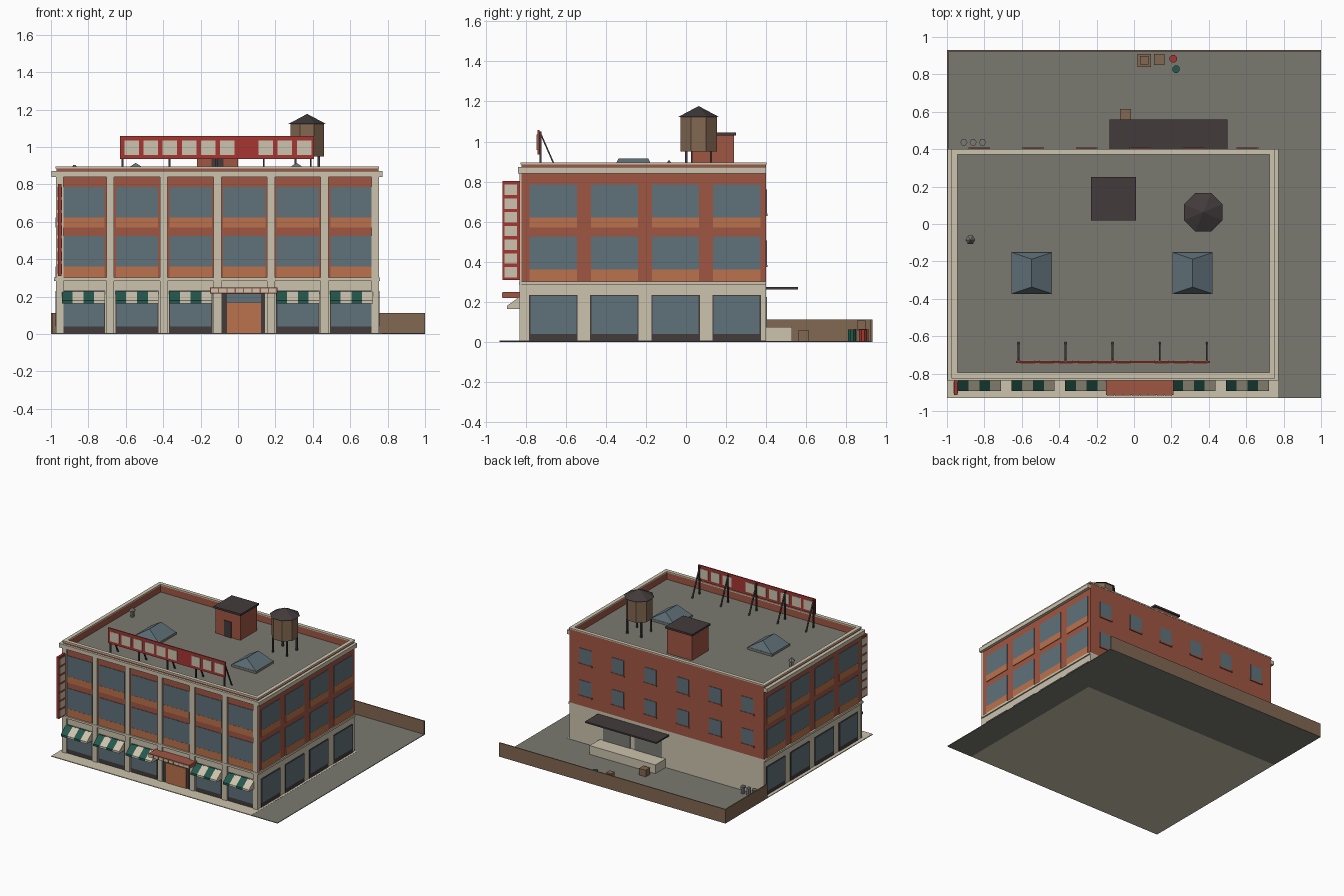
import bpy, bmesh, math
from mathutils import Matrix, Vector

if "Cube" in bpy.data.objects:
    bpy.data.objects.remove(bpy.data.objects["Cube"])


def material(name, r, g, b):
    lin = [((c / 255 + 0.055) / 1.055) ** 2.4 for c in (r, g, b)]
    m = bpy.data.materials.new(name)
    m.diffuse_color = (*lin, 1)
    m.use_nodes = True
    m.node_tree.nodes["Principled BSDF"].inputs["Base Color"].default_value = m.diffuse_color
    return m


STONE = material("pale_stone", 204, 195, 173)
BRICK = material("red_brick", 160, 86, 66)
TERRA = material("terracotta", 186, 114, 76)
GLASS = material("window_glass", 96, 114, 122)
DARK = material("dark_metal", 66, 59, 60)
ASPHALT = material("asphalt", 122, 122, 113)
WOOD = material("brown_wood", 130, 104, 82)
RED = material("sign_red", 166, 54, 50)
GREEN = material("awning_green", 36, 88, 76)
GREY = material("galvanised_grey", 122, 122, 118)


def finish(name, bm, mat):
    bmesh.ops.recalc_face_normals(bm, faces=bm.faces)
    me = bpy.data.meshes.new(name)
    bm.to_mesh(me)
    bm.free()
    me.materials.append(mat)
    ob = bpy.data.objects.new(name, me)
    bpy.context.collection.objects.link(ob)
    return ob


def boxes(name, mat, *items):
    """Boxes given as x0, x1, y0, y1, z0, z1, joined in one object."""
    bm = bmesh.new()
    for x0, x1, y0, y1, z0, z1 in items:
        mx = Matrix.Translation(((x0 + x1) / 2, (y0 + y1) / 2, (z0 + z1) / 2)) @ \
            Matrix.Diagonal((x1 - x0, y1 - y0, z1 - z0, 1))
        bmesh.ops.create_cube(bm, size=1, matrix=mx)
    return finish(name, bm, mat)


def cylinder(name, mat, x, y, z0, z1, r0, r1=None, n=8):
    bm = bmesh.new()
    mx = Matrix.Translation((x, y, (z0 + z1) / 2)) @ Matrix.Rotation(math.pi / n, 4, 'Z')
    bmesh.ops.create_cone(bm, cap_ends=True, segments=n, radius1=r0,
                          radius2=r0 if r1 is None else r1, depth=z1 - z0, matrix=mx)
    return finish(name, bm, mat)


def prisms(name, mat, profile, spans):
    """(y, z) profile extruded along x over each span."""
    bm = bmesh.new()
    for x0, x1 in spans:
        f = bm.faces.new([bm.verts.new((x0, y, z)) for y, z in profile])
        new = bmesh.ops.extrude_face_region(bm, geom=[f])["geom"]
        bmesh.ops.translate(bm, vec=(x1 - x0, 0, 0),
                            verts=[v for v in new if isinstance(v, bmesh.types.BMVert)])
    return finish(name, bm, mat)


# Building extents
X0, X1, Y0, Y1, ROOF = -0.97, 0.75, -0.82, 0.40, 0.83


def plate(side, u0, u1, z0, z1, d):
    """Box standing out by d from one wall."""
    return {"front": (u0, u1, Y0 - d, Y0, z0, z1), "back": (u0, u1, Y1, Y1 + d, z0, z1),
            "right": (X1, X1 + d, u0, u1, z0, z1), "left": (X0 - d, X0, u0, u1, z0, z1)}[side]


def ring(x0, x1, y0, y1, t, z0, z1):
    return [(x0, x1, y0, y0 + t, z0, z1), (x0, x1, y1 - t, y1, z0, z1),
            (x0, x0 + t, y0 + t, y1 - t, z0, z1), (x1 - t, x1, y0 + t, y1 - t, z0, z1)]


# Ground and yard walls
boxes("sidewalk", STONE, (-1, 0.77, -0.93, Y1, 0, 0.006))
boxes("alley", ASPHALT, (0.77, 1, -0.93, 0.93, 0, 0.005), (-1, 0.77, Y1, 0.93, 0, 0.005))
boxes("yard_wall", WOOD, (-1, 1, 0.922, 0.93, 0, 0.112), (-1, -0.992, Y1, 0.922, 0, 0.112))

# Main body
boxes("ground_floor", STONE, (X0, X1, Y0, Y1, 0.005, 0.30))
boxes("upper_floors", BRICK, (X0, X1, Y0, Y1, 0.30, ROOF - 0.005))
boxes("roof_deck", ASPHALT, (X0 + 0.02, X1 - 0.02, Y0 + 0.02, Y1 - 0.02, ROOF - 0.005, ROOF))
boxes("parapet", BRICK, *ring(X0, X1, Y0, Y1, 0.022, ROOF - 0.005, 0.885))
boxes("coping", STONE, *ring(X0 - 0.005, X1 + 0.005, Y0 - 0.005, Y1 + 0.002, 0.03, 0.885, 0.895))
boxes("cornice", STONE, (-0.998, 0.773, -0.838, Y0, 0.84, 0.872),
      (-0.998, X0, Y0, Y1, 0.84, 0.872), (X1, 0.773, Y0, Y1, 0.84, 0.872))
boxes("belt_ledge", STONE, (X0 - 0.014, X1 + 0.01, Y0 - 0.014, Y0, 0.285, 0.302),
      (X0 - 0.014, X0, Y0, Y1, 0.285, 0.302), (X1, X1 + 0.01, Y0, Y1, 0.285, 0.302))

# Front pilasters
step = (X1 - X0) / 6
boxes("front_pilasters", STONE, *[
    plate("front", max(X0, X0 + i * step - 0.021) - (0.004 if i == 0 else 0),
          min(X1, X0 + i * step + 0.021) + (0.004 if i == 6 else 0), 0.006, 0.84, 0.012)
    for i in range(7)])
# End pilasters are half width, so widen them
boxes("corner_pilasters", STONE, plate("front", X0, X0 + 0.036, 0.006, 0.84, 0.0115),
      plate("front", X1 - 0.036, X1, 0.006, 0.84, 0.0115))

# Window bays on front, right and left
bays = [("front", X0 + (i + 0.5) * step, 0.113) for i in range(6)]
bays += [(s, -0.662 + 0.305 * i, 0.118) for s in ("left", "right") for i in range(4)]
shops = [b for b in bays if not (b[0] == "front" and abs(b[1] - 0.033) < 0.01)]
boxes("upper_windows", GLASS, *[plate(s, c - w, c + w, z, z + 0.163, 0.004)
                                for s, c, w in bays for z in (0.362, 0.622)])
boxes("spandrels", TERRA, *[plate(s, c - w, c + w, z0, z1, 0.005) for s, c, w in bays
                            for z0, z1 in ((0.303, 0.362), (0.570, 0.622))])
boxes("shop_frames", DARK, *[plate(s, c - w - .003, c + w + .003, 0.006, 0.233, 0.004) for s, c, w in shops])
boxes("shop_windows", GLASS, *[plate(s, c - w + .003, c + w - .003, 0.04, 0.229, 0.007) for s, c, w in shops])

# Entrance
boxes("entrance_frame", DARK, plate("front", -0.085, 0.145, 0.006, 0.218, 0.004))
boxes("entrance_door", TERRA, plate("front", -0.058, 0.122, 0.006, 0.165, 0.009))
boxes("entrance_transom", GLASS, plate("front", -0.058, 0.122, 0.17, 0.213, 0.008))
boxes("entrance_canopy", BRICK, (-0.15, 0.21, -0.915, Y0, 0.218, 0.248))
boxes("canopy_fascia_blocks", STONE, *[
    (-0.145 + i * 0.0445, -0.145 + i * 0.0445 + 0.038, -0.919, -0.915, 0.222, 0.244) for i in range(8)])

# Striped awnings
prof = [(Y0, 0.234), (-0.893, 0.180), (-0.893, 0.164), (Y0, 0.164)]
starts = [c - 0.115 for s, c, w in shops if s == "front"]
for k, (nm, mat) in enumerate((("green", GREEN), ("pale", STONE))):
    prisms("awning_%s_stripes" % nm, mat, prof,
           [(x + j * 0.0575, x + (j + 1) * 0.0575) for x in starts for j in (k, k + 2)])

# Back wall windows and loading dock
bw = [(X0 + (i + 0.5) * step, z) for i in range(6) for z in (0.385, 0.64)]
boxes("back_windows", GLASS, *[plate("back", x - 0.052, x + 0.052, z, z + 0.12, 0.004) for x, z in bw])
boxes("back_sills", BRICK, *[plate("back", x - 0.058, x + 0.058, z - 0.012, z, 0.008) for x, z in bw])
boxes("loading_dock", STONE, (-0.10, 0.48, Y1, 0.53, 0.005, 0.075))
boxes("loading_doors", GREY, plate("back", -0.07, 0.17, 0.075, 0.225, 0.005),
      plate("back", 0.21, 0.45, 0.075, 0.225, 0.005))
boxes("dock_canopy", DARK, (-0.13, 0.50, Y1, 0.56, 0.262, 0.274))

# Yard clutter
boxes("crates", WOOD, (-0.075, -0.015, 0.56, 0.615, 0.005, 0.058), (0.018, 0.09, 0.84, 0.91, 0.005, 0.065),
      (0.033, 0.077, 0.853, 0.897, 0.065, 0.108), (0.108, 0.162, 0.85, 0.908, 0.005, 0.058))
cylinder("red_barrel", RED, 0.21, 0.883, 0.005, 0.062, 0.021)
cylinder("green_barrel", GREEN, 0.225, 0.828, 0.005, 0.062, 0.021)
for i in range(3):
    cylinder("trash_can", GREY, -0.91 + 0.05 * i, 0.437, 0.005, 0.06, 0.016, 0.019, 6)

# Water tower
tx, ty = 0.37, 0.063
cylinder("tank", WOOD, tx, ty, 0.95, 1.125, 0.098)
cylinder("tank_roof", DARK, tx, ty, 1.122, 1.177, 0.112, 0.0)
boxes("tank_legs", DARK, *[(tx + a * 0.062 - 0.006, tx + a * 0.062 + 0.006, ty + b * 0.062 - 0.006,
                            ty + b * 0.062 + 0.006, ROOF, 0.95) for a in (-1, 1) for b in (-1, 1)])

# Stair house and vent
boxes("stair_house", BRICK, (-0.22, 0.0, 0.03, 0.24, ROOF, 1.03))
boxes("stair_house_roof", DARK, (-0.23, 0.01, 0.02, 0.25, 1.03, 1.045))
boxes("stair_house_door", DARK, (-0.142, -0.078, 0.024, 0.03, ROOF, 0.955))
cylinder("vent_pipe", GREY, -0.875, -0.085, ROOF, 0.88, 0.016, n=6)
cylinder("vent_cap", GREY, -0.875, -0.085, 0.88, 0.905, 0.026, 0.004, 6)

# Hipped skylights on curbs
for cx in (-0.547, 0.313):
    boxes("skylight_curb", GREY, (cx - 0.108, cx + 0.108, -0.375, -0.15, ROOF, 0.848))
    bm = bmesh.new()
    base = [bm.verts.new((cx + a, y, 0.848)) for a, y in
            ((-0.105, -0.372), (0.105, -0.372), (0.105, -0.153), (-0.105, -0.153))]
    lo, hi = bm.verts.new((cx, -0.337, 0.915)), bm.verts.new((cx, -0.188, 0.915))
    a, b, c, d = base
    for f in ((a, b, lo), (b, c, hi, lo), (c, d, hi), (d, a, lo, hi), (d, c, b, a)):
        bm.faces.new(f)
    finish("skylight_glass", bm, GLASS)

# Roof sign with blank panels, posts and braces
boxes("roof_sign", RED, (-0.63, 0.405, -0.742, -0.732, 0.935, 1.058))
slots = [i for i in range(10) if i != 6]
boxes("roof_sign_panels", STONE, *[(-0.608 + i * 0.1025, -0.53 + i * 0.1025, -0.746, -0.728, 0.957, 1.035)
                                   for i in slots])
posts = [-0.617 + i * 0.2515 for i in range(5)]
boxes("sign_posts", DARK, *[(x - 0.005, x + 0.005, -0.732, -0.722, ROOF, 1.05) for x in posts])
prisms("sign_braces", DARK, [(-0.732, 1.045), (-0.724, 1.045), (-0.63, ROOF), (-0.638, ROOF)],
       [(x - 0.005, x + 0.005) for x in posts])

# Blade sign on the front left corner
boxes("blade_sign", RED, (-0.962, -0.943, -0.915, -0.832, 0.31, 0.803))
boxes("blade_sign_panels", STONE, *[(-0.965, -0.94, -0.905, -0.843, 0.322 + i * 0.0685, 0.374 + i * 0.0685)
                                    for i in range(7)])
